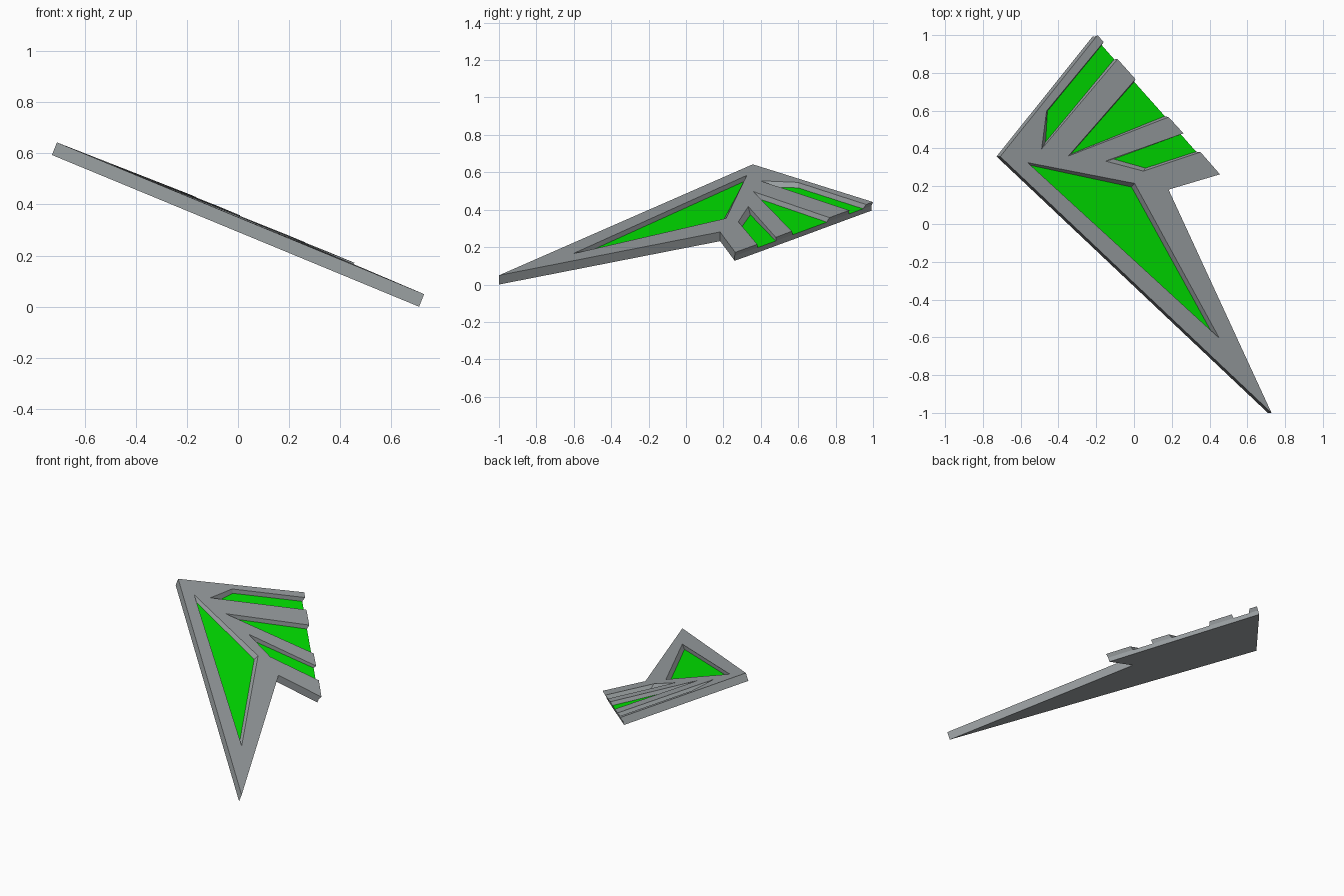
import bpy, bmesh
from mathutils import Vector
from mathutils.geometry import tessellate_polygon

if "Cube" in bpy.data.objects:
    bpy.data.objects.remove(bpy.data.objects["Cube"])

# Tilted top plane of the blade: z = A + B*x + C*y
A, B, C = 0.354, -0.4038, 0.01
N = Vector((-B, -C, 1)).normalized()
THICK, DEPTH = 0.053, 0.025


def material(name, rgb):
    m = bpy.data.materials.new(name)
    m.diffuse_color = (*rgb, 1)
    m.use_nodes = True
    m.node_tree.nodes["Principled BSDF"].inputs["Base Color"].default_value = m.diffuse_color
    return m


def top(p):
    return Vector((p[0], p[1], A + B * p[0] + C * p[1]))


def floor(p):
    return top(p) - Vector((0, 0, DEPTH / N.z))


# Plain outline corners, from the rear finger end round to the front finger end
OUTER = [(0.455, 0.263), (0.183, 0.182), (0.728, -1.0), (-0.708, 0.357), (-0.193, 1.0)]
# The lower slab is set back a little under the finger ends
LOWER = [(0.445, 0.26)] + OUTER[1:4] + [(-0.2, 0.991)]

# Open slots between fingers: (rim points, smaller floor points)
SLOTS = [
    ([(-0.161, 0.963), (-0.463, 0.598), (-0.489, 0.397), (-0.087, 0.873)],
     [(-0.171, 0.947), (-0.458, 0.598), (-0.468, 0.434), (-0.105, 0.872)]),
    ([(0.008, 0.767), (-0.347, 0.36), (0.183, 0.566)],
     [(0.001, 0.753), (-0.335, 0.37), (0.163, 0.571)]),
    ([(0.262, 0.48), (-0.151, 0.333), (0.05, 0.28), (0.352, 0.381)],
     [(0.243, 0.480), (-0.108, 0.344), (0.061, 0.296), (0.329, 0.383)]),
]
# Closed triangular recess in the long blade
HOLE = ([(-0.563, 0.325), (0.003, 0.215), (0.452, -0.605)],
        [(-0.55, 0.311), (-0.013, 0.196), (0.405, -0.562)])

bm = bmesh.new()


def add(points):
    return [bm.verts.new(p) for p in points]


def walls(a, b):
    n = len(a)
    for i in range(n):
        j = (i + 1) % n
        bm.faces.new((a[i], a[j], b[j], b[i]))


# Rim loop, recess floor loop and lower edge loop of the outline
rim = add(top(p) for p in OUTER)
low = add(top(p) - N * DEPTH for p in LOWER)
edge = list(low)
greens = []
for rim_pts, floor_pts in SLOTS:
    r, f = add(map(top, rim_pts)), add(map(floor, floor_pts))
    rim += r
    low += f
    edge += [f[0], f[-1]]
    greens.append(f)
walls(rim, low)

# Triangular recess walls
hole_rim, hole_floor = add(map(top, HOLE[0])), add(map(floor, HOLE[1]))
walls(hole_rim, hole_floor)
greens.append(hole_floor)

# Grey top face around the recess
loops = [rim, hole_rim]
flat = rim + hole_rim
for tri in tessellate_polygon([[Vector((v.co.x, v.co.y, 0)) for v in l] for l in loops]):
    bm.faces.new([flat[i] for i in tri])

# Lower half of the slab and flat underside
under = add(v.co - N * (THICK - DEPTH) for v in edge)
walls(edge, under)
bm.faces.new(under)

# Green recess floors
for g in greens:
    bm.faces.new(g).material_index = 1

bmesh.ops.recalc_face_normals(bm, faces=bm.faces)
low_z = min(v.co.z for v in bm.verts)
bmesh.ops.translate(bm, verts=bm.verts, vec=(0, 0, -low_z))

mesh = bpy.data.meshes.new("winged_blade")
bm.to_mesh(mesh)
bm.free()
mesh.materials.append(material("steel_grey", (0.32, 0.345, 0.355)))
mesh.materials.append(material("bright_green", (0.0, 0.78, 0.0)))
obj = bpy.data.objects.new("winged_blade", mesh)
bpy.context.collection.objects.link(obj)
